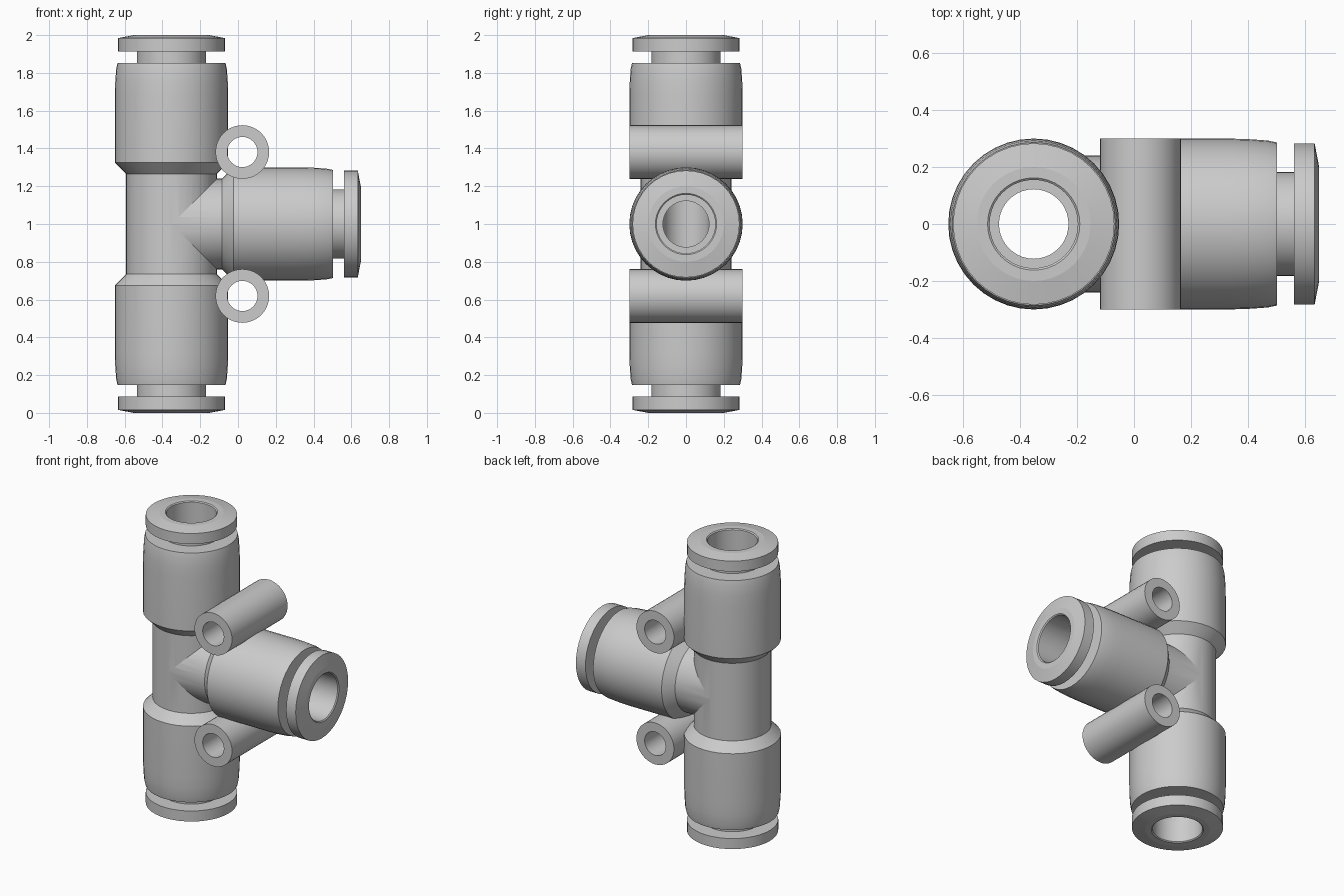
import bpy, bmesh
from math import pi
from mathutils import Matrix, Vector

if "Cube" in bpy.data.objects:
    bpy.data.objects.remove(bpy.data.objects["Cube"])

SEG = 40
AX = -0.352  # x of the vertical run


def revolve(name, profile, mat, closed=False):
    """Spin (radius, distance) points about local z, then place with mat."""
    bm = bmesh.new()
    vs = [bm.verts.new((r, 0, d)) for r, d in profile]
    pairs = list(zip(vs, vs[1:])) + ([(vs[-1], vs[0])] if closed else [])
    edges = [bm.edges.new(p) for p in pairs]
    bmesh.ops.spin(bm, geom=vs + edges, cent=(0, 0, 0), axis=(0, 0, 1),
                   angle=2 * pi, steps=SEG, use_duplicate=False)
    bmesh.ops.remove_doubles(bm, verts=bm.verts, dist=1e-4)
    bmesh.ops.recalc_face_normals(bm, faces=bm.faces)
    bm.transform(mat)
    me = bpy.data.meshes.new(name)
    bm.to_mesh(me)
    bm.free()
    ob = bpy.data.objects.new(name, me)
    bpy.context.collection.objects.link(ob)
    return ob


def activate(ob):
    bpy.ops.object.select_all(action='DESELECT')
    ob.select_set(True)
    bpy.context.view_layer.objects.active = ob


def boolean(ob, other, op):
    other.hide_render = True
    m = ob.modifiers.new(op, 'BOOLEAN')
    m.operation, m.object, m.solver = op, other, 'EXACT'
    activate(ob)
    bpy.ops.object.modifier_apply(modifier=m.name)
    bpy.data.objects.remove(other, do_unlink=True)


def mirrored(half):
    return [(r, -d) for r, d in reversed(half)] + half


up = Matrix.Translation((AX, 0, 1))
down = up @ Matrix.Rotation(pi, 4, 'X')
side = Matrix.Translation((AX + 0.002, 0, 1)) @ Matrix.Rotation(pi / 2, 4, 'Y')

# Tee body: three identical arms, stepped bore through each
arm = [(0.24, 0.265), (0.30, 0.325), (0.30, 0.68), (0.298, 0.75),
       (0.293, 0.82), (0.286, 0.852), (0, 0.852)]
bore = [(0.122, 0.45), (0.155, 0.45), (0.155, 0.9), (0, 0.9)]
body = revolve("tee_body", mirrored(arm), up)
boolean(body, revolve("branch_arm", [(0, 0), (0.24, 0)] + arm, side), 'UNION')
boolean(body, revolve("run_bore", mirrored(bore), up), 'DIFFERENCE')
boolean(body, revolve("branch_bore", [(0, 0), (0.122, 0)] + bore, side), 'DIFFERENCE')
parts = [body]

# Release collars at the three ports
collar = [(0.155, 0.85), (0.183, 0.85), (0.183, 0.912), (0.283, 0.912),
          (0.283, 0.984), (0.20, 1.0), (0.162, 1.0), (0.155, 0.994)]
for label, mat in (("top", up), ("bottom", down), ("branch", side)):
    parts.append(revolve("release_collar_" + label, collar, mat, True))

# Mounting eyelets lying along y in the two inside corners
tube = [(0.08, -0.3), (0.142, -0.3), (0.142, 0.3), (0.08, 0.3)]
for label, s in (("upper", 1), ("lower", -1)):
    mat = Matrix.Translation((0.023, 0, 1 + 0.381 * s)) @ Matrix.Rotation(pi / 2, 4, 'X')
    parts.append(revolve("mounting_eyelet_" + label, tube, mat, True))

for ob in parts:
    activate(ob)
    bpy.ops.object.shade_smooth_by_angle(angle=0.17)
